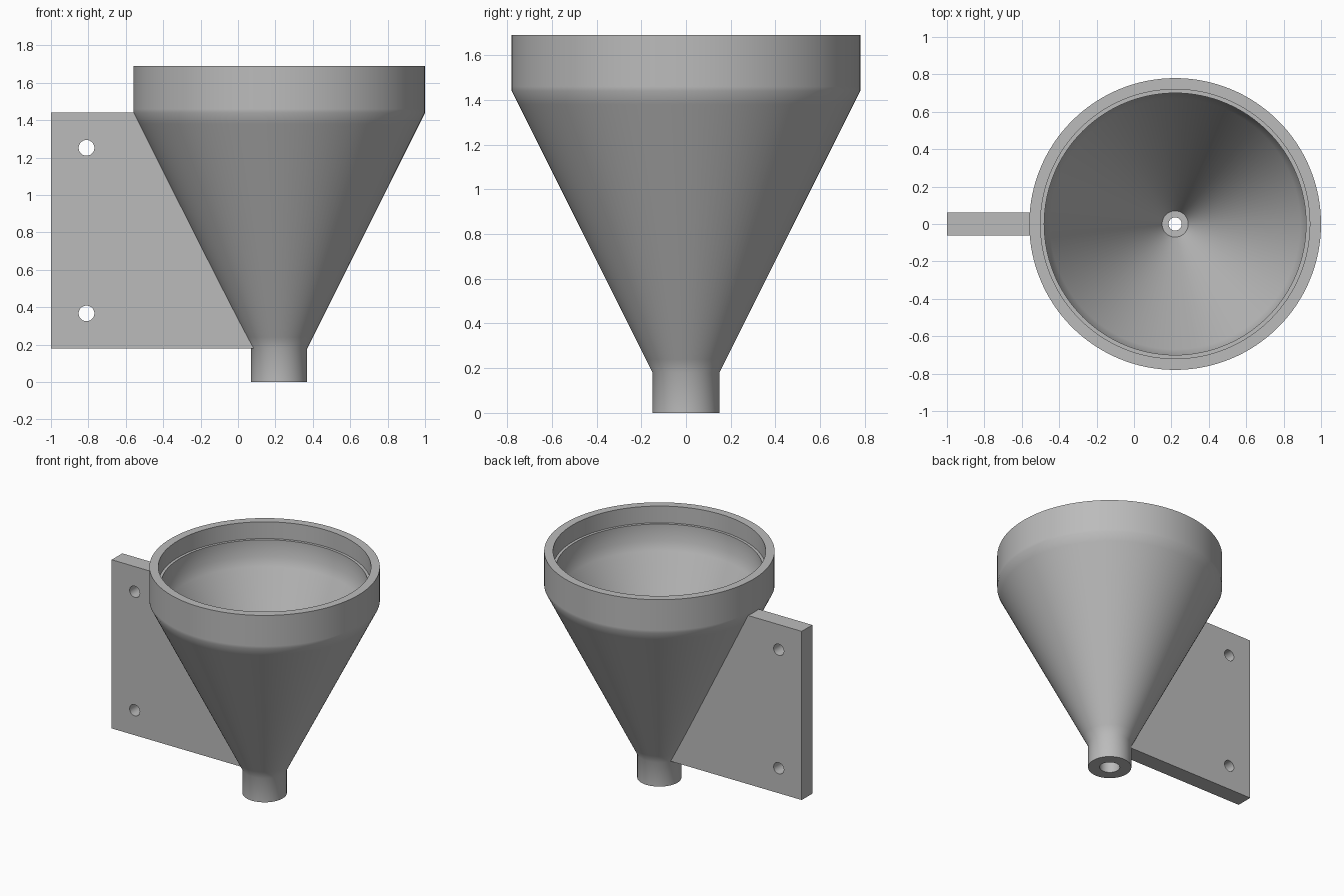
import bpy, bmesh
from math import radians, tau
from mathutils import Matrix, Vector

if "Cube" in bpy.data.objects:
    bpy.data.objects.remove(bpy.data.objects["Cube"])

grey = bpy.data.materials.new("plain grey")
grey.use_nodes = True
colour = (0.5, 0.5, 0.5, 1)
grey.diffuse_color = colour
grey.node_tree.nodes["Principled BSDF"].inputs["Base Color"].default_value = colour

AXIS_X = 0.22          # funnel axis
BASE, SHOULDER, TOP = 0.18, 1.44, 1.69
HALF_PLATE = 0.0625


def make_object(name, bm):
    bmesh.ops.recalc_face_normals(bm, faces=bm.faces)
    mesh = bpy.data.meshes.new(name)
    bm.to_mesh(mesh)
    bm.free()
    mesh.materials.append(grey)
    obj = bpy.data.objects.new(name, mesh)
    bpy.context.collection.objects.link(obj)
    return obj


def smooth(obj):
    bpy.ops.object.select_all(action="DESELECT")
    obj.select_set(True)
    bpy.context.view_layer.objects.active = obj
    bpy.ops.object.shade_smooth_by_angle(angle=radians(35))


def lathe(name, profile, steps=128):
    """Revolve a closed (radius, height) profile around the funnel axis."""
    bm = bmesh.new()
    verts = [bm.verts.new((AXIS_X + r, 0, z)) for r, z in profile]
    edges = [bm.edges.new((v, verts[(i + 1) % len(verts)])) for i, v in enumerate(verts)]
    bmesh.ops.spin(bm, geom=verts + edges, cent=(AXIS_X, 0, 0), axis=(0, 0, 1),
                   angle=tau, steps=steps, use_merge=True)
    bmesh.ops.remove_doubles(bm, verts=bm.verts, dist=0.0001)
    obj = make_object(name, bm)
    smooth(obj)
    return obj


# Hollow funnel: spout, cone and rim outside, then ledge, cone and throat inside
BEND = 0.06            # extra loops keep the shading change near the bends
outside = [(0.15, 0), (0.15, BASE), (0.15 + BEND / 2, BASE + BEND),
           (0.78 - BEND / 2, SHOULDER - BEND), (0.78, SHOULDER),
           (0.78, SHOULDER + 0.02), (0.78, TOP)]
inside = [(0.72, TOP), (0.72, 1.565), (0.70, 1.565), (0.70, SHOULDER),
          (0.70 - BEND / 2, SHOULDER - BEND), (0.07, BASE),
          (0.035, BASE), (0.035, 0.14), (0.07, 0.14), (0.07, 0)]
lathe("funnel", outside + inside)

# Mounting plate, its slanted edge buried in the cone wall
bm = bmesh.new()
outline = [(-1, BASE), (0.11, BASE), (-0.52, SHOULDER), (-1, SHOULDER)]
face = bm.faces.new([bm.verts.new((x, -HALF_PLATE, z)) for x, z in outline])
grown = bmesh.ops.extrude_face_region(bm, geom=[face])["geom"]
bmesh.ops.translate(bm, vec=Vector((0, 2 * HALF_PLATE, 0)),
                    verts=[g for g in grown if isinstance(g, bmesh.types.BMVert)])
plate = make_object("mounting_plate", bm)

# Two screw holes through the plate
bm = bmesh.new()
for z in (0.367, 1.252):
    place = Matrix.Translation((-0.81, 0, z)) @ Matrix.Rotation(radians(90), 4, "X")
    bmesh.ops.create_cone(bm, cap_ends=True, segments=40, radius1=0.042,
                          radius2=0.042, depth=0.4, matrix=place)
cutter = make_object("hole_cutter", bm)
cutter.hide_render = True

cut = plate.modifiers.new("screw_holes", "BOOLEAN")
cut.operation = "DIFFERENCE"
cut.solver = "EXACT"
cut.object = cutter
bpy.ops.object.select_all(action="DESELECT")
plate.select_set(True)
bpy.context.view_layer.objects.active = plate
bpy.ops.object.modifier_apply(modifier=cut.name)
bpy.data.objects.remove(cutter)
smooth(plate)
